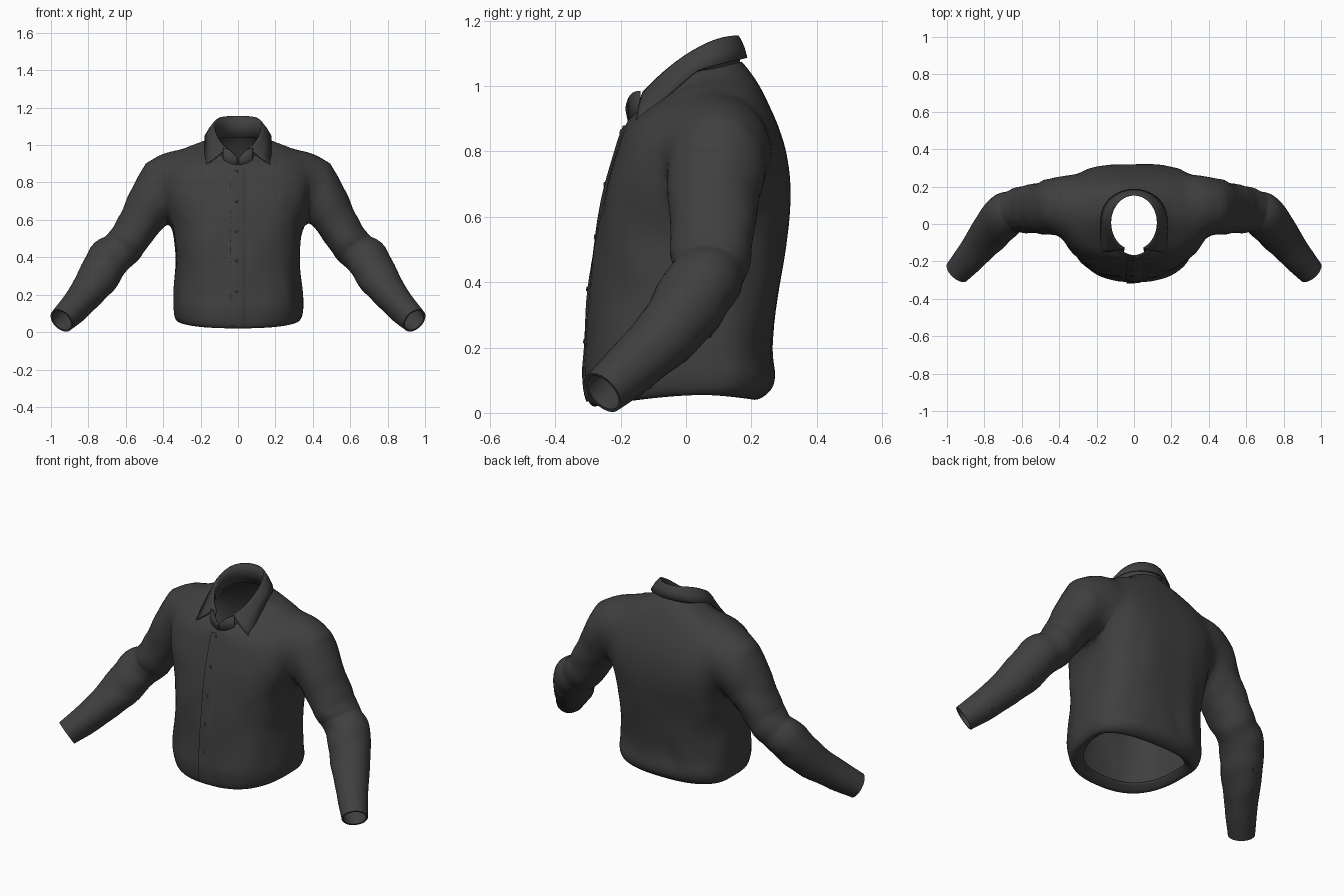
import bpy, bmesh, math
from mathutils import Vector, noise
from mathutils.bvhtree import BVHTree

if "Cube" in bpy.data.objects:
    bpy.data.objects.remove(bpy.data.objects["Cube"])


def material(name, rgb):
    m = bpy.data.materials.new(name)
    m.use_nodes = True
    m.diffuse_color = (*rgb, 1)
    m.node_tree.nodes["Principled BSDF"].inputs["Base Color"].default_value = (*rgb, 1)
    return m


cloth = material("charcoal cloth", (0.05, 0.05, 0.05))


def finish(name, bm, thickness=0, angle=50):
    bmesh.ops.recalc_face_normals(bm, faces=bm.faces)
    me = bpy.data.meshes.new(name)
    bm.to_mesh(me)
    bm.free()
    ob = bpy.data.objects.new(name, me)
    bpy.context.collection.objects.link(ob)
    me.materials.append(cloth)
    if thickness:
        mod = ob.modifiers.new("thickness", 'SOLIDIFY')
        mod.thickness, mod.offset = thickness, -1
    bpy.ops.object.select_all(action='DESELECT')
    ob.select_set(True)
    bpy.context.view_layer.objects.active = ob
    bpy.ops.object.shade_smooth_by_angle(angle=math.radians(angle))
    return ob


def spline(rows, steps):
    """Catmull-Rom interpolation of rows of numbers."""
    out = []
    for i in range(len(rows) - 1):
        a, b, c, d = (rows[max(0, min(len(rows) - 1, i + k))] for k in (-1, 0, 1, 2))
        for s in range(steps):
            t = s / steps
            out.append([q + t / 2 * (r - p + t * (2 * p - 5 * q + 4 * r - w + t * (3 * (q - r) + w - p)))
                        for p, q, r, w in zip(a, b, c, d)])
    return out + [list(rows[-1])]


def loft(rings, closed=True, caps=True):
    bm = bmesh.new()
    vs = [[bm.verts.new(p) for p in ring] for ring in rings]
    n = len(vs[0])
    for a, b in zip(vs, vs[1:]):
        for i in range(n if closed else n - 1):
            j = (i + 1) % n
            bm.faces.new((a[i], a[j], b[j], b[i]))
    if caps:
        bm.faces.new(vs[0])
        bm.faces.new(vs[-1])
    return bm


# Torso rows: half width, front y, back y, front z, side z, back z, roundness
torso_rows = [
    (.27, -.23, .17, .05, .08, .07, .8),
    (.31, -.275, .21, .02, .055, .04, .8),
    (.335, -.30, .255, .04, .07, .065, .8),
    (.347, -.31, .272, .12, .12, .11, .8),
    (.345, -.305, .262, .2, .2, .2, .8),
    (.328, -.295, .28, .35, .35, .35, .76),
    (.34, -.28, .30, .48, .48, .48, .72),
    (.362, -.26, .315, .6, .6, .6, .67),
    (.385, -.24, .318, .7, .71, .7, .64),
    (.40, -.215, .308, .79, .8, .79, .7),
    (.395, -.20, .285, .84, .88, .87, .78),
    (.35, -.19, .255, .865, .95, .94, .85),
    (.27, -.185, .225, .88, .99, 1.0, .92),
    (.19, -.18, .195, .89, 1.018, 1.045, 1),
    (.14, -.175, .17, .9, 1.05, 1.075, 1)]


def torso_ring(row, n=72):
    w, yf, yb, zf, zs, zb, e = row
    ring = []
    for i in range(n):
        a = 2 * math.pi * i / n
        s, c = math.sin(a), math.cos(a)
        reach, z = (yb - .05, zb) if c > 0 else (.05 - yf, zf)
        ring.append((w * math.copysign(abs(s) ** e, s),
                     .05 + reach * math.copysign(abs(c) ** e, c),
                     zs + (z - zs) * abs(c) ** 1.3))
    return ring


# Sleeve rows: centre x, y, z, radius across, radius in depth
sleeve_rows = [
    (.25, .09, .815, .135, .165),
    (.34, .095, .805, .178, .172),
    (.41, .095, .75, .152, .16),
    (.485, .085, .65, .126, .14),
    (.565, .08, .525, .108, .127),
    (.61, .075, .47, .107, .122),
    (.64, .066, .435, .103, .116),
    (.69, .045, .385, .112, .118),
    (.755, -.025, .285, .107, .108),
    (.84, -.135, .168, .088, .09),
    (.943, -.255, .062, .07, .072)]


def sleeve_rings(side, n=40):
    rows = spline(sleeve_rows, 5)
    rings = []
    for i, (x, y, z, r, d) in enumerate(rows):
        t = (Vector(rows[min(i + 1, len(rows) - 1)][:3]) - Vector(rows[max(i - 1, 0)][:3])).normalized()
        v = (Vector((0, 1, 0)) - t * t.y).normalized()
        u = t.cross(v)
        ring = []
        for k in range(n):
            a = 2 * math.pi * k / n
            p = Vector((x, y, z)) + u * r * math.cos(a) + v * d * math.sin(a)
            ring.append((p.x * side, p.y, p.z))
        rings.append(ring)
    return rings


# Shirt body: torso joined with both sleeves
body = finish("shirt_body", loft([torso_ring(r) for r in spline(torso_rows, 4)]))
helpers = []
for side, label in ((1, "left"), (-1, "right")):
    sleeve = finish(label + "_sleeve_helper", loft(sleeve_rings(side)))
    sleeve.hide_render = True
    helpers.append(sleeve)
    mod = body.modifiers.new("join", 'BOOLEAN')
    mod.operation, mod.solver, mod.object = 'UNION', 'EXACT', sleeve
bm = bmesh.new()
bm.from_object(body, bpy.context.evaluated_depsgraph_get())
for ob in helpers + [body]:
    bpy.data.objects.remove(ob)

# Open the neck, hem and cuffs
bmesh.ops.delete(bm, geom=[f for f in bm.faces if len(f.verts) > 25], context='FACES')


# Soften the armholes
def armhole():
    return [v for v in bm.verts if .25 < abs(v.co.x) < .48 and v.co.z > .5]


bmesh.ops.remove_doubles(bm, verts=armhole(), dist=.009)
seam = armhole()
for _ in range(12):
    bmesh.ops.smooth_vert(bm, verts=seam, factor=.5, use_axis_x=True, use_axis_y=True, use_axis_z=True)

# Cloth folds: slanted on the torso, across the arm on the forearms
bm.normal_update()
for v in bm.verts:
    p = v.co.copy()
    if abs(p.x) > .45:
        q = Vector((abs(p.x) * 6 + p.z * 5, p.y * 6, p.z * 9 - abs(p.x) * 6))
        fade = min(1, max(0, (.92 - abs(p.x)) * 6))
    else:
        q = Vector((p.x * 9, p.y * 8, p.z * 4 + abs(p.x) * 4))
        fade = min(1, max(0, (p.z - .05) * 8))
    v.co += v.normal * noise.noise(q) * .013 * fade * min(1, max(0, (.85 - p.z) * 3))
surface = BVHTree.FromBMesh(bm)
finish("shirt_body", bm, .01)


def front_point(x, z, lift):
    hit = surface.ray_cast(Vector((x, -1, z)), Vector((0, 1, 0)))[0]
    return Vector((x, (hit.y if hit else -.18) - lift, z))


# Button placket down the front
rows = []
for i in range(45):
    z = .035 + i * .0192
    rows.append([front_point(x, z, lift) for x, lift in
                 ((-.041, -.004), (-.04, .008), (-.015, .008), (.01, .006), (.035, .003), (.045, -.004))])
finish("front_placket", loft(rows, closed=False, caps=False))


def button(name, point, normal, radius):
    bm = bmesh.new()
    bmesh.ops.create_cone(bm, cap_ends=True, segments=16, radius1=radius, radius2=radius * .8, depth=.006)
    turn = normal.to_track_quat('Z', 'Y')
    for v in bm.verts:
        v.co = turn @ v.co + point
    finish(name, bm, angle=30)


for i in range(5):
    button("front_button_%d" % (i + 1), front_point(-.008, .22 + i * .16, .008), Vector((0, -1, .15)), .008)
for side, label in ((1, "left"), (-1, "right")):
    for i, (x, y, z) in enumerate(((.75, .08, .23), (.81, 0, .16), (.87, -.11, .08))):
        p, normal, _, _ = surface.find_nearest(Vector((x * side, y, z)))
        button("%s_sleeve_button_%d" % (label, i + 1), p, normal, .007)

# Collar: a stand rising to the crest, then a fall folded outward to the points
END = math.radians(156)
stand, fall = [], []
for i in range(61):
    a = END * (i / 30 - 1)
    s, c = math.sin(a), math.cos(a)
    drop = .172 * ((1 - c) / (1 - math.cos(END))) ** 1.8
    crest = Vector((.13 * s, .007 + .153 * c, 1.155 - drop))
    foot = Vector((.139 * s, -.002 + .17 * c, 1.04 - drop * .85))
    if c > 0:
        edge = Vector((.178 * s, .03 + .158 * c, 1.047 + .04 * c ** .8))
    else:
        t = (abs(a) - math.pi / 2) / (END - math.pi / 2)
        edge = Vector((math.copysign(.178, s), .03 - .183 * t, 1.047 - .155 * t))
    mid = crest.lerp(edge, .5) + Vector((s, c, .3)) * .004
    stand.append([foot, foot.lerp(crest, .5), crest])
    fall.append([crest, crest.lerp(mid, .3) + Vector((0, 0, .003)), mid, edge])
finish("collar_stand", loft(stand, closed=False, caps=False), .008)
finish("collar_fall", loft(fall, closed=False, caps=False), .008)

# Front tabs of the collar stand, reaching toward the button line
start = END - .2
for side, label in ((1, "left"), (-1, "right")):
    rows = []
    for i in range(11):
        a = start + (math.radians(178) - start) * i / 10
        s, c = math.sin(a) * side, math.cos(a)
        foot = Vector((.137 * s, -.006 + .17 * c, .88))
        rows.append([foot, foot + Vector((0, -.01 * i / 10, .105 - .055 * (i / 10) ** 2))])
    finish(label + "_collar_tab", loft(rows, closed=False, caps=False), .008)
